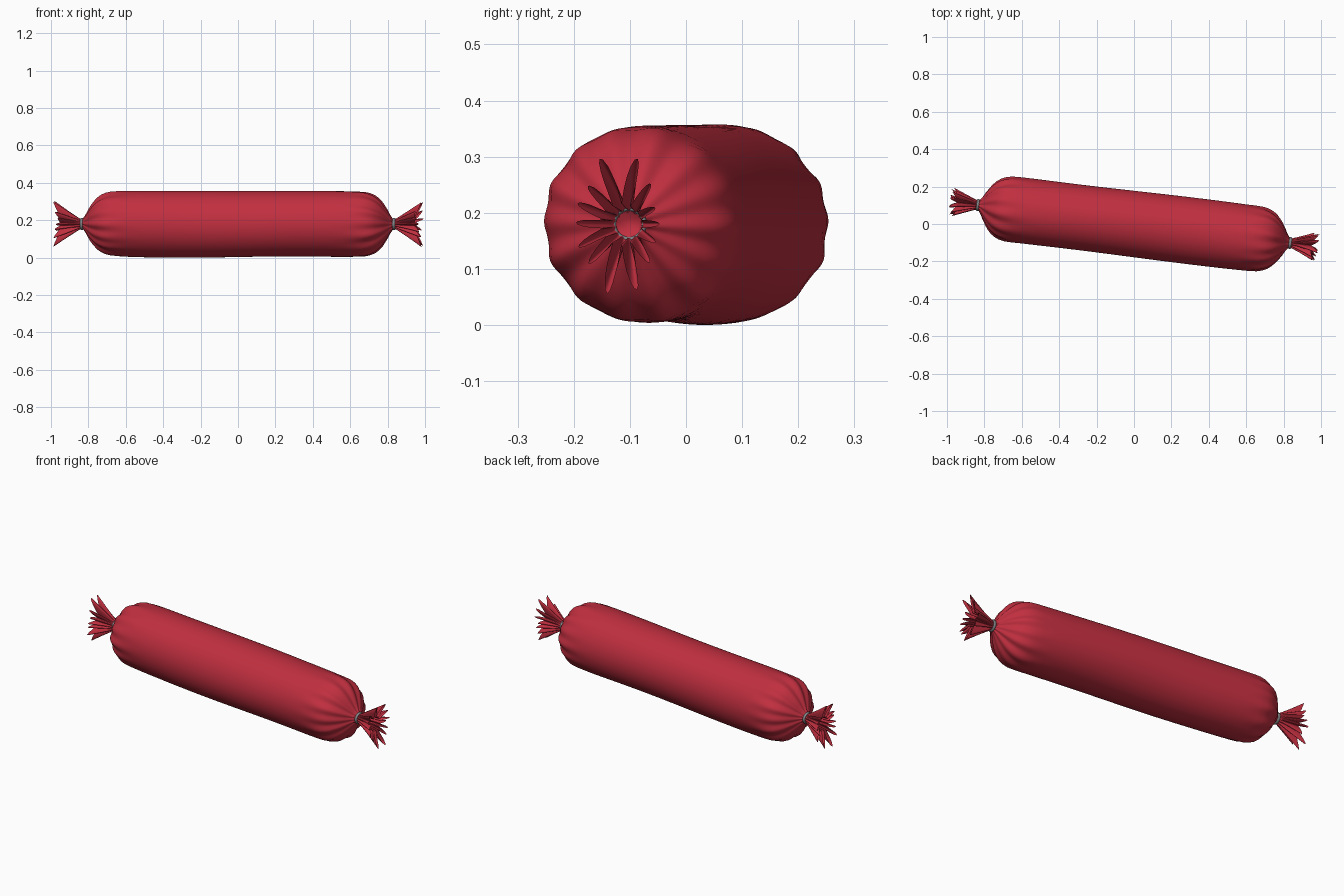
import bpy, bmesh, math, random
from mathutils import Matrix

if "Cube" in bpy.data.objects:
    bpy.data.objects.remove(bpy.data.objects["Cube"])

random.seed(4)
TILT = Matrix.Translation((0, 0, 0.18)) @ Matrix.Rotation(-0.121, 4, 'Z')
TAU = 2 * math.pi
SEG = 168
PLEATS = 14


def material(name, rgb):
    m = bpy.data.materials.new(name)
    m.diffuse_color = (*rgb, 1)
    m.use_nodes = True
    m.node_tree.nodes["Principled BSDF"].inputs["Base Color"].default_value = m.diffuse_color
    return m


red = material("red casing", (0.53, 0.028, 0.05))
grey = material("grey metal", (0.22, 0.23, 0.24))


def loft(name, rings, mat, cap_start=False):
    """Skin a list of closed rings of points lying around the x axis."""
    bm = bmesh.new()
    vr = [[bm.verts.new(p) for p in ring] for ring in rings]
    for a, b in zip(vr, vr[1:]):
        n = len(a)
        for i in range(n):
            j = (i + 1) % n
            bm.faces.new((a[i], a[j], b[j], b[i]))
    if cap_start:
        bm.faces.new(vr[0][::-1])
    bmesh.ops.recalc_face_normals(bm, faces=bm.faces)
    me = bpy.data.meshes.new(name)
    bm.to_mesh(me)
    bm.free()
    me.materials.append(mat)
    me.shade_smooth()
    ob = bpy.data.objects.new(name, me)
    bpy.context.collection.objects.link(ob)
    return ob


# Body casing: end profile (distance along axis, radius), mirrored
END = [(0.845, 0.024), (0.832, 0.03), (0.82, 0.046), (0.805, 0.072), (0.79, 0.095),
       (0.775, 0.115), (0.755, 0.136), (0.735, 0.151), (0.71, 0.163), (0.68, 0.171),
       (0.64, 0.1745), (0.58, 0.176)]
MID = [(0.5 - 0.1 * i, 0.1765) for i in range(11)]
profile = [(-s, r) for s, r in END] + [(-s, r) for s, r in MID] + END[::-1]
rings = []
for s, r in profile:
    w = max(0, min(1, (abs(s) - 0.58) / 0.25)) ** 1.3     # gathers fade inwards
    ring = []
    for i in range(SEG):
        t = TAU * i / SEG
        fold = math.cos(PLEATS * t + 0.7 * math.sin(2 * t + s)) + 0.5 * math.sin(9 * t + 2 * s)
        rr = r * (1 + 0.055 * w * fold) + 0.002 * math.sin(5 * s + 2 * t) * (r > 0.1)
        ring.append((s, rr * math.cos(t), rr * math.sin(t) + 0.0015 * math.sin(6 * s)))
    rings.append(ring)
body = loft("sausage_casing", rings, red)
body.matrix_world = TILT


# Gathered, flared tuft of casing beyond each clip
def tuft(name, spin):
    peak = [random.uniform(0.86, 1.06) for _ in range(PLEATS)]
    reach = [random.uniform(0.955, 0.994) for _ in range(PLEATS)]
    bend = [random.uniform(-0.07, 0.07) for _ in range(PLEATS)]
    for k in (3, 4, 10, 11):           # tallest pleats at top and bottom
        peak[k], reach[k] = 1.03, 0.992
    out = []
    for step in range(10):
        u = step / 9
        ring = []
        for i in range(SEG):
            f = PLEATS * i / SEG
            k = int(f + 0.5) % PLEATS
            c = 0.5 + 0.5 * math.cos(TAU * f)             # 1 on pleat crest
            t = TAU * i / SEG + bend[k] * c * u
            # flattened flare: wider in height than in depth
            ell = 1 / math.hypot(math.cos(t) / 0.077, math.sin(t) / 0.125)
            tip = ell * peak[k]
            end = 0.036 + (tip - 0.036) * c ** 0.9
            r = 0.024 + (end - 0.024) * u ** 1.05
            x = 0.842 + (0.955 - 0.842 + (reach[k] - 0.955) * c) * u
            ring.append((x, r * math.cos(t), r * math.sin(t)))
        out.append(ring)
    ob = loft(name, out, red, cap_start=True)
    ob.matrix_world = TILT @ Matrix.Rotation(spin, 4, 'Z')


# Metal clip ring
def clip(name, spin):
    out = []
    for i in range(49):
        t = TAU * i / 48
        out.append([(0.841 + 0.008 * math.cos(TAU * j / 12),
                     (0.0275 + 0.0045 * math.sin(TAU * j / 12)) * math.cos(t),
                     (0.0275 + 0.0045 * math.sin(TAU * j / 12)) * math.sin(t)) for j in range(12)])
    ob = loft(name, out, grey)
    ob.matrix_world = TILT @ Matrix.Rotation(spin, 4, 'Z')


for side, spin in (("right", 0), ("left", math.pi)):
    tuft(side + "_tuft", spin)
    clip(side + "_clip", spin)
